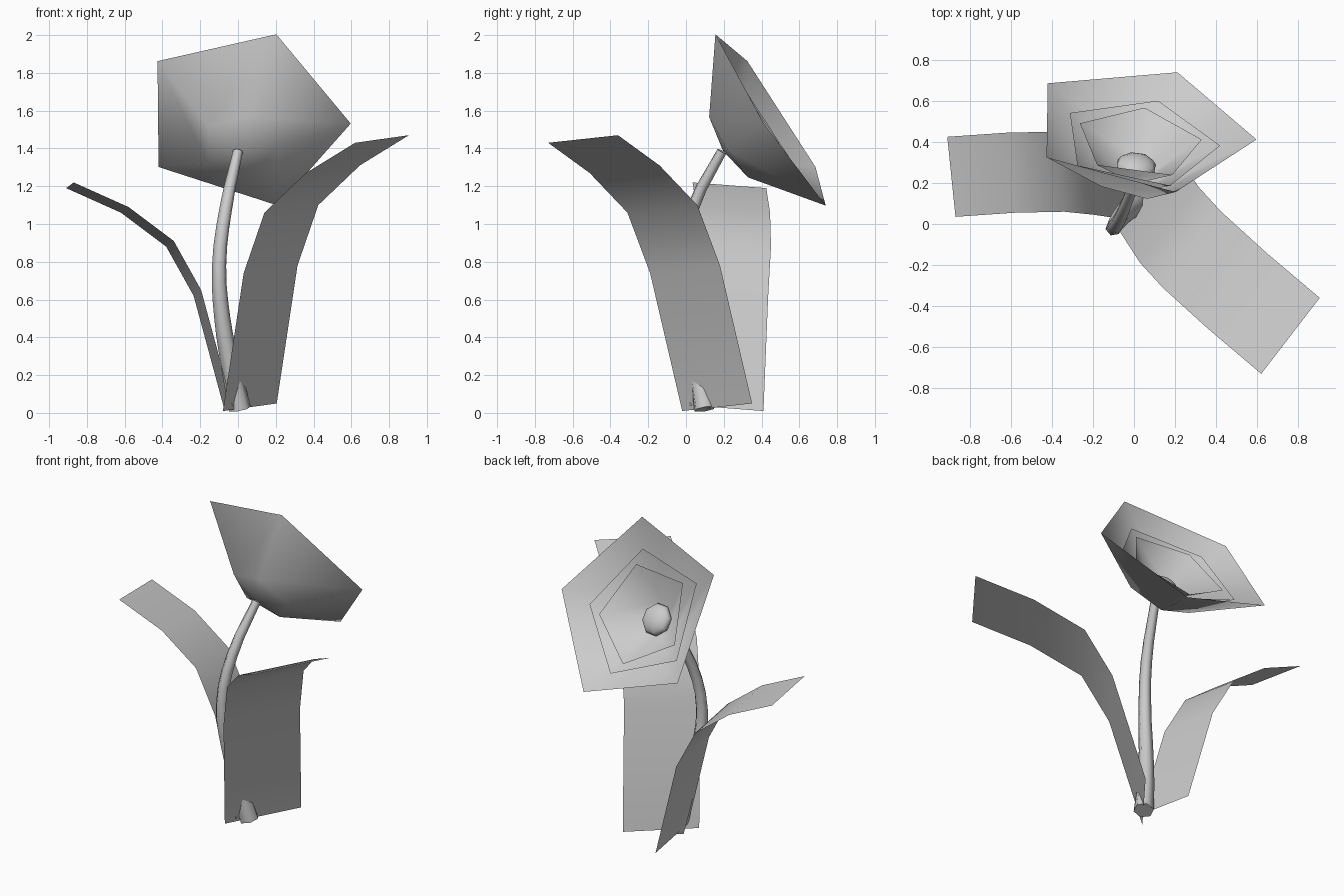
import bpy
from math import cos, sin, radians
from mathutils import Vector, Matrix

if "Cube" in bpy.data.objects:
    bpy.data.objects.remove(bpy.data.objects["Cube"])

# Flower frame: tip of the stem, facing axis, and two radial directions
TIP = Vector((0.0, 0.196, 1.387))
AXIS = Vector((0.103, 0.836, 0.539)).normalized()
U = Vector((0.30, -0.543, 0.786))
U = (U - AXIS * U.dot(AXIS)).normalized()
V = AXIS.cross(U)


def make_mesh(name, verts, faces):
    me = bpy.data.meshes.new(name)
    me.from_pydata([tuple(v) for v in verts], [], faces)
    me.polygons.foreach_set("use_smooth", [True] * len(me.polygons))
    me.update()
    ob = bpy.data.objects.new(name, me)
    bpy.context.collection.objects.link(ob)
    return ob


def petal_cup(name, profile, turn):
    """Five-sided cup from (radius, height) rings; the first ring is the apex."""
    verts = [TIP + AXIS * profile[0][1]]
    for r, h in profile[1:]:
        for k in range(5):
            a = radians(72 * k + turn)
            verts.append(TIP + AXIS * h + (U * cos(a) + V * sin(a)) * r)
    faces = [(0, 1 + k, 1 + (k + 1) % 5) for k in range(5)]
    for i in range(len(profile) - 2):
        for k in range(5):
            a, b = 1 + i * 5 + k, 1 + i * 5 + (k + 1) % 5
            faces.append((a, a + 5, b + 5, b))
    return make_mesh(name, verts, faces)


def leaf(name, edge, across):
    """Strip leaf: one long edge swept straight across."""
    verts = []
    for p in edge:
        verts += [Vector(p), Vector(p) + Vector(across)]
    faces = [(2 * i, 2 * i + 1, 2 * i + 3, 2 * i + 2) for i in range(len(edge) - 1)]
    return make_mesh(name, verts, faces)


# Nested petal cups
petal_cup("outer_petals", [(0, 0), (0.20, 0.042), (0.567, 0.32)], 0)
petal_cup("middle_petals", [(0, 0.02), (0.14, 0.05), (0.398, 0.243)], 5)
petal_cup("inner_petals", [(0, 0.06), (0.11, 0.085), (0.315, 0.243)], 13.6)

# Flower centre
bpy.ops.mesh.primitive_uv_sphere_add(segments=8, ring_count=6, radius=1)
centre = bpy.context.object
centre.name = "flower_centre"
rot = Matrix((U, V, AXIS)).transposed().to_4x4()
centre.matrix_world = (Matrix.Translation(TIP + AXIS * 0.10) @ rot
                       @ Matrix.Diagonal((0.10, 0.10, 0.055, 1)))
centre.data.polygons.foreach_set("use_smooth", [True] * len(centre.data.polygons))

# Bent, tapering stem
path = [(0.01, 0.10, 0.02, 0.060), (-0.04, 0.06, 0.25, 0.050),
        (-0.083, 0.01, 0.50, 0.043), (-0.10, -0.02, 0.78, 0.038),
        (-0.065, 0.035, 1.08, 0.034), (0.0, 0.19, 1.385, 0.027)]
cu = bpy.data.curves.new("stem", "CURVE")
cu.dimensions = "3D"
cu.bevel_depth = 1.0
cu.bevel_resolution = 1
cu.resolution_u = 3
cu.use_fill_caps = True
sp = cu.splines.new("BEZIER")
sp.bezier_points.add(len(path) - 1)
for bp, (x, y, z, r) in zip(sp.bezier_points, path):
    bp.co = (x, y, z)
    bp.radius = r
    bp.handle_left_type = bp.handle_right_type = "AUTO"
sp.use_smooth = True
stem = bpy.data.objects.new("stem", cu)
bpy.context.collection.objects.link(stem)
bpy.ops.object.select_all(action="DESELECT")
stem.select_set(True)
bpy.context.view_layer.objects.active = stem
bpy.ops.object.convert(target="MESH")

# Leaves
leaf("right_leaf", [(-0.08, -0.02, 0.01), (0.03, -0.19, 0.74), (0.14, -0.31, 1.06),
                    (0.36, -0.51, 1.27), (0.62, -0.73, 1.43)], (0.285, 0.37, 0.04))
leaf("left_leaf", [(-0.07, 0.41, 0.01), (-0.235, 0.435, 0.62), (-0.38, 0.45, 0.88),
                   (-0.62, 0.445, 1.06), (-0.91, 0.425, 1.19)], (0.04, -0.39, 0.03))
